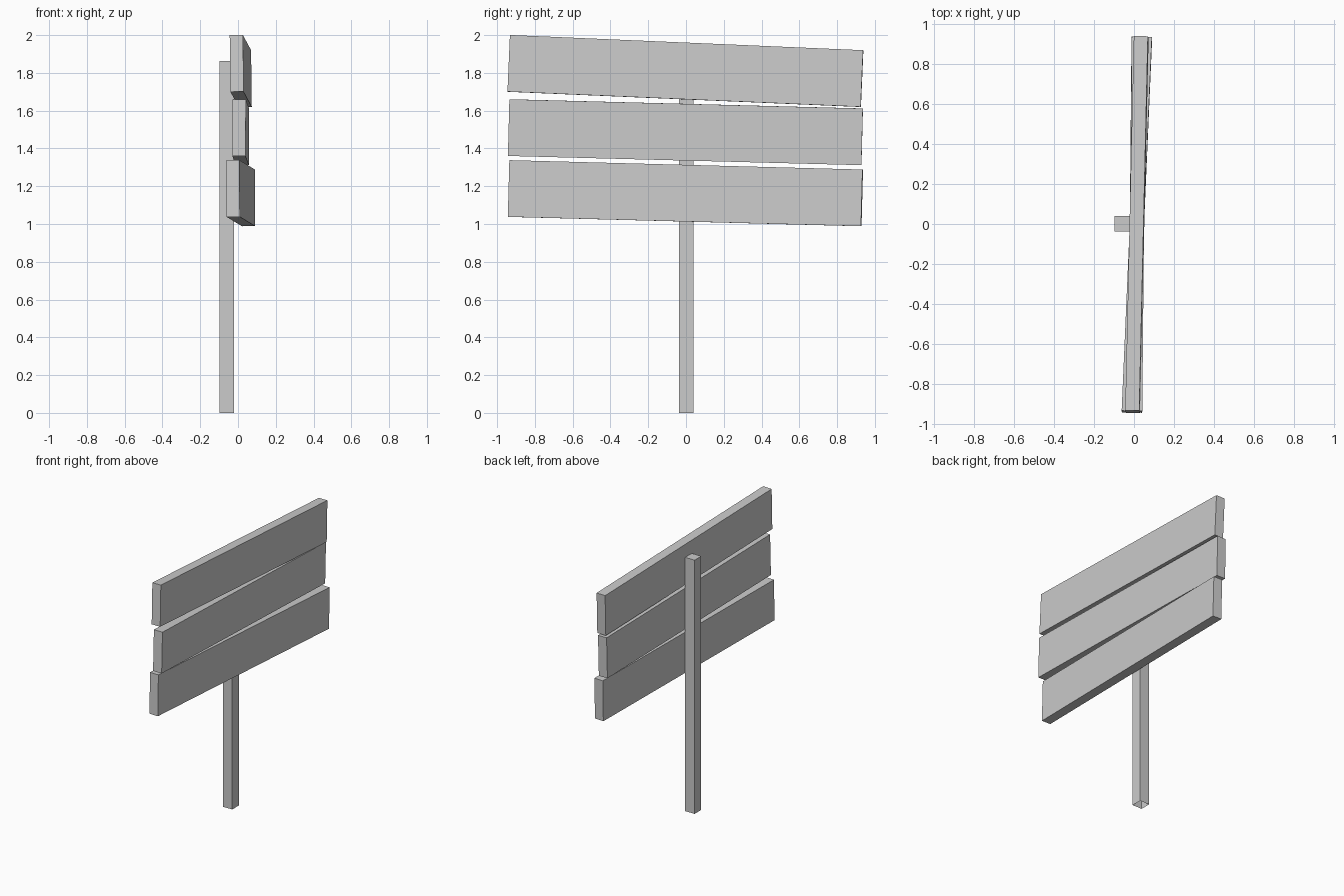
import bpy, bmesh
from mathutils import Matrix

if "Cube" in bpy.data.objects:
    bpy.data.objects.remove(bpy.data.objects["Cube"])


def box(name, size, loc, rot=(0, 0, 0), open_bottom=False):
    bm = bmesh.new()
    bmesh.ops.create_cube(bm, size=1, matrix=Matrix.Diagonal((*size, 1)))
    if open_bottom:
        bm.normal_update()
        down = [f for f in bm.faces if f.normal.z < -0.9]
        bmesh.ops.delete(bm, geom=down, context='FACES_ONLY')
    mesh = bpy.data.meshes.new(name)
    bm.to_mesh(mesh)
    bm.free()
    ob = bpy.data.objects.new(name, mesh)
    ob.location, ob.rotation_euler = loc, rot
    bpy.context.collection.objects.link(ob)
    return ob


# Upright post, open where it meets the ground
box("post", (0.077, 0.077, 1.862), (-0.059, 0.001, 0.931), open_bottom=True)

# Three slightly crooked boards: centre height, (roll, lean, yaw)
boards = {
    "top_board": (1.81, (-0.043, -0.013, -0.0225)),
    "middle_board": (1.486, (-0.026, 0.004, -0.0094)),
    "bottom_board": (1.163, (-0.0265, -0.005, -0.0433)),
}
for name, (z, rot) in boards.items():
    box(name, (0.07, 1.872, 0.30), (0.0145, -0.003, z), rot)
